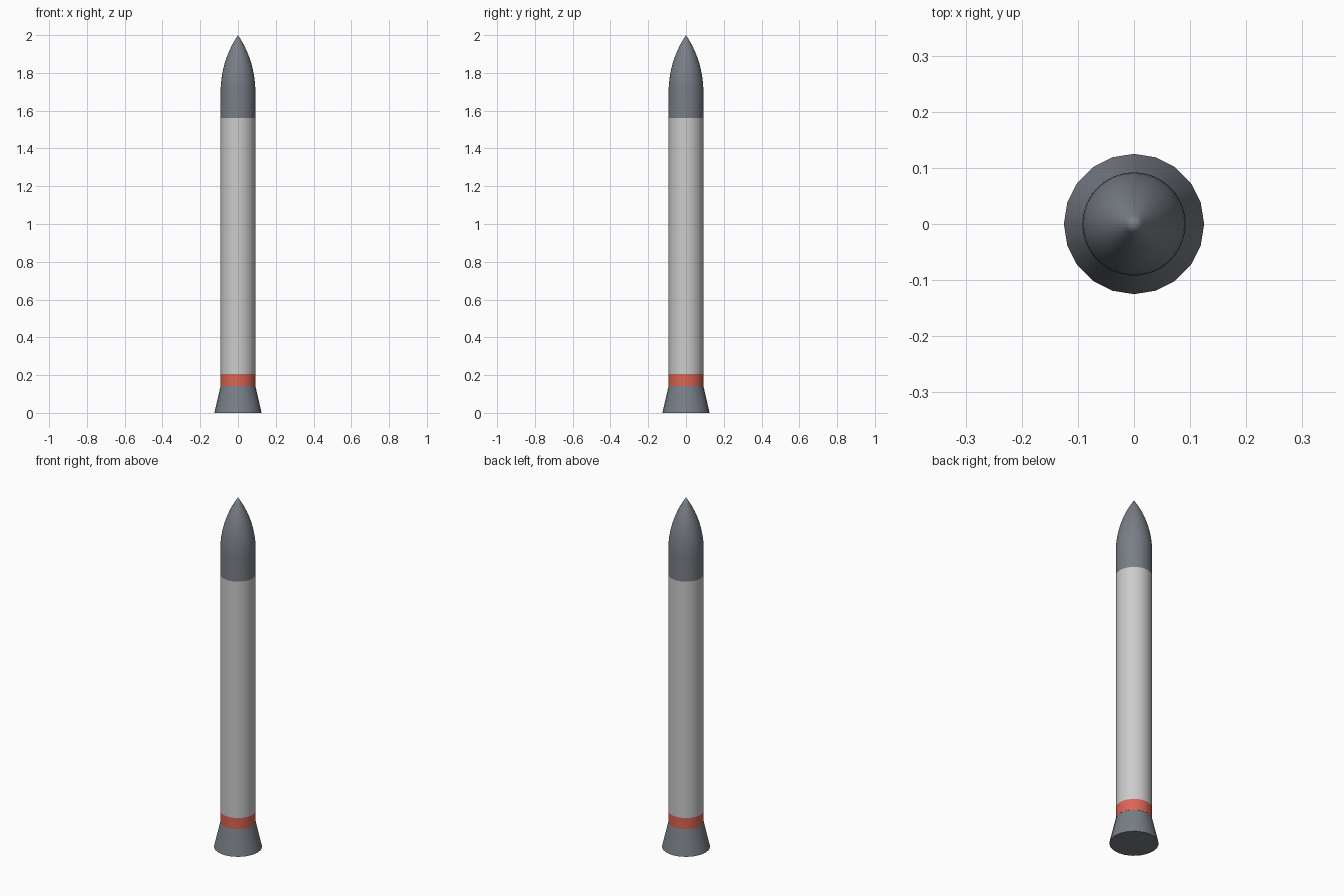
import bpy, math

if "Cube" in bpy.data.objects:
    bpy.data.objects.remove(bpy.data.objects["Cube"])

R = 0.092          # body radius
Z_SKIRT, Z_BAND, Z_BODY, Z_SHOULDER, Z_TIP = 0.143, 0.207, 1.56, 1.70, 2.0


def material(name, rgb):
    m = bpy.data.materials.new(name)
    m.diffuse_color = (*rgb, 1)
    m.use_nodes = True
    m.node_tree.nodes["Principled BSDF"].inputs["Base Color"].default_value = m.diffuse_color
    return m


def section(name, r_low, r_high, z_low, z_high, sides, mat):
    bpy.ops.mesh.primitive_cone_add(vertices=sides, radius1=r_low, radius2=r_high,
                                    depth=z_high - z_low, location=(0, 0, (z_low + z_high) / 2))
    o = bpy.context.object
    o.name = name
    o.data.materials.append(mat)
    bpy.ops.object.shade_smooth_by_angle(angle=math.radians(35))
    return o


def lathe(name, profile, sides, mat):
    # profile runs from the base upwards, ending at a tip on the axis
    verts, faces = [], []
    for r, z in profile:
        verts += [(r * math.cos(2 * math.pi * i / sides), r * math.sin(2 * math.pi * i / sides), z)
                  for i in range(sides)]
    tip = len(verts)
    verts.append((0, 0, Z_TIP))
    last = tip - sides
    faces.append(tuple(reversed(range(sides))))
    for i in range(sides):
        j = (i + 1) % sides
        for k in range(0, last, sides):
            faces.append((k + i, k + j, k + sides + j, k + sides + i))
        faces.append((last + i, last + j, tip))
    me = bpy.data.meshes.new(name)
    me.from_pydata(verts, [], faces)
    me.materials.append(mat)
    o = bpy.data.objects.new(name, me)
    bpy.context.collection.objects.link(o)
    bpy.ops.object.select_all(action='DESELECT')
    bpy.context.view_layer.objects.active = o
    o.select_set(True)
    bpy.ops.object.shade_smooth_by_angle(angle=math.radians(35))


dark = material("dark_grey", (0.19, 0.21, 0.24))
light = material("light_grey", (0.6, 0.6, 0.6))
red = material("red", (0.7, 0.13, 0.09))

# flared engine skirt, red band and main tube
section("engine_skirt", 0.125, R, 0, Z_SKIRT, 20, dark)
section("red_band", R, R, Z_SKIRT, Z_BAND, 48, red)
section("body_tube", R, R, Z_BAND, Z_BODY, 48, light)

# nose fairing: straight collar then a tangent ogive
L = Z_TIP - Z_SHOULDER
rho = (R * R + L * L) / (2 * R)
ogive = [(math.sqrt(rho * rho - (L * t / 12) ** 2) + R - rho, Z_SHOULDER + L * t / 12)
         for t in range(12)]
lathe("nose_fairing", [(R, Z_BODY)] + ogive, 48, dark)
